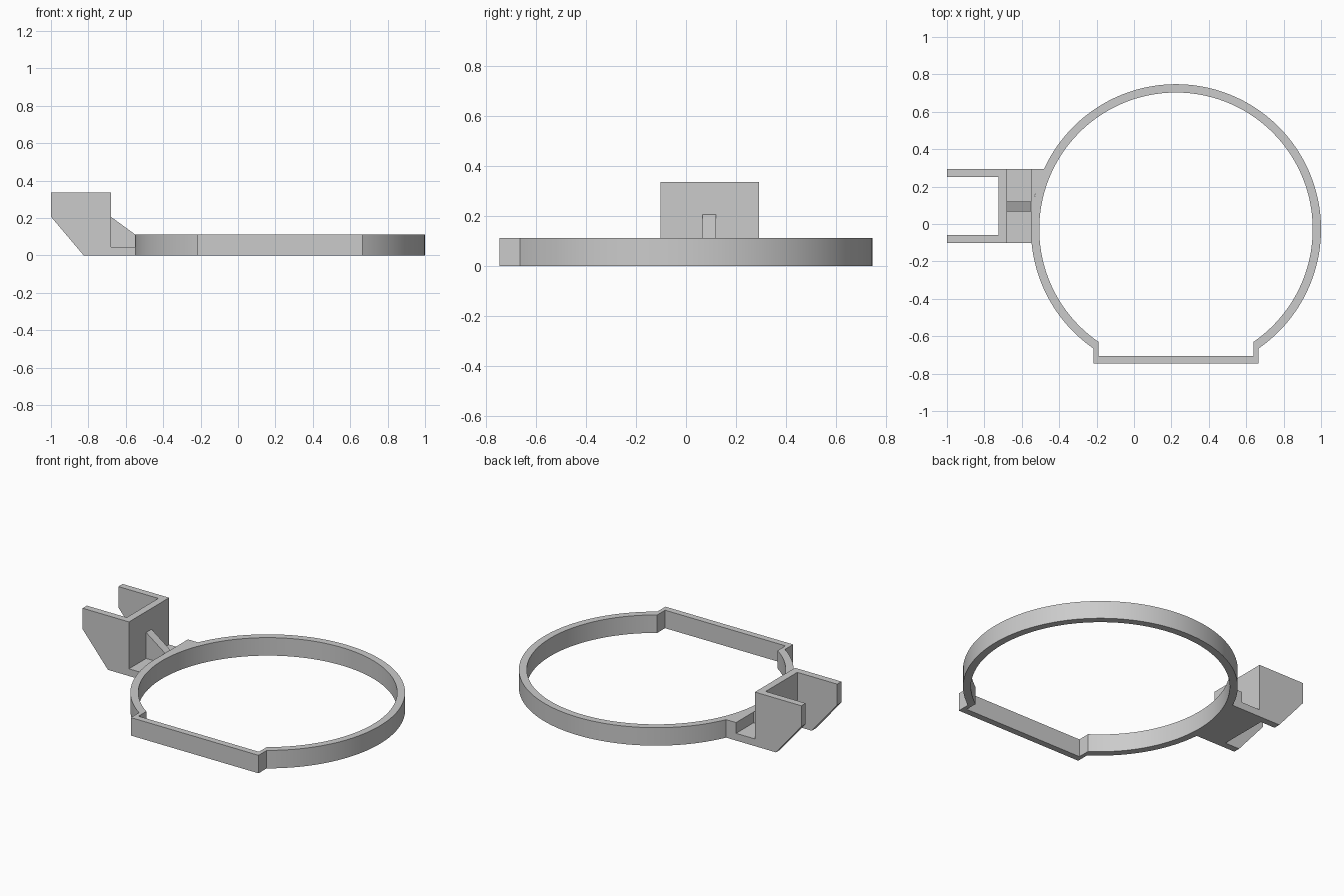
import bpy, bmesh, math

if "Cube" in bpy.data.objects:
    bpy.data.objects.remove(bpy.data.objects["Cube"], do_unlink=True)

grey = bpy.data.materials.new("plain_grey")
grey.use_nodes = True
grey.diffuse_color = (0.6, 0.6, 0.6, 1)
grey.node_tree.nodes["Principled BSDF"].inputs["Base Color"].default_value = (0.6, 0.6, 0.6, 1)

CX, CY = 0.2245, -0.028      # ring centre
OUTER, INNER = 0.7755, 0.731  # ring radii
RING_H = 0.112
FRONT, BACK = -0.102, 0.293  # bracket extent in y
PLATE_X, STEP_X = -0.68, -0.55


def finish(name, bm):
    bmesh.ops.recalc_face_normals(bm, faces=bm.faces)
    mesh = bpy.data.meshes.new(name)
    bm.to_mesh(mesh)
    bm.free()
    mesh.materials.append(grey)
    obj = bpy.data.objects.new(name, mesh)
    bpy.context.collection.objects.link(obj)
    return obj


def prism(name, points, offset):
    """Extrude a flat 3D outline by an offset vector."""
    bm = bmesh.new()
    face = bm.faces.new([bm.verts.new(p) for p in points])
    new = bmesh.ops.extrude_face_region(bm, geom=[face], use_keep_orig=True)["geom"]
    bmesh.ops.translate(bm, verts=[v for v in new if isinstance(v, bmesh.types.BMVert)], vec=offset)
    return finish(name, bm)


def side_prism(name, outline, y0, y1):
    return prism(name, [(x, y0, z) for x, z in outline], (0, y1 - y0, 0))


def box_outline(x0, x1, z0, z1):
    return [(x0, z0), (x1, z0), (x1, z1), (x0, z1)]


def arc(radius, start, end, count):
    steps = [start + (end - start) * i / count for i in range(count + 1)]
    return [(CX + radius * math.cos(a), CY + radius * math.sin(a)) for a in steps]


def ring_path(radius, half_width, front_y):
    """Arc open at the front, closed by a straight-sided box."""
    gap = math.asin(half_width / radius)
    bottom = -math.pi / 2
    path = arc(radius, bottom + gap, bottom + 2 * math.pi - gap, 128)
    return path + [(CX - half_width, front_y), (CX + half_width, front_y)]


# Ring with the flat front box
bm = bmesh.new()
loops = []
for path in (ring_path(OUTER, 0.44, -0.747), ring_path(INNER, 0.415, -0.707)):
    for z in (0, RING_H):
        loops.append([bm.verts.new((x, y, z)) for x, y in path])
out_low, out_high, in_low, in_high = loops
for a, b in ((out_low, out_high), (out_high, in_high), (in_high, in_low), (in_low, out_low)):
    for i in range(len(a)):
        j = (i + 1) % len(a)
        bm.faces.new((a[i], a[j], b[j], b[i]))
ring = finish("ring", bm)
bpy.context.view_layer.objects.active = ring
ring.select_set(True)
bpy.ops.object.shade_smooth_by_angle(angle=math.radians(25))

# Block joining the ring to the bracket, following the ring's curve
a0 = math.pi - math.asin((BACK - CY) / OUTER)
a1 = math.pi - math.asin((FRONT - CY) / OUTER)
curve = [(max(x, STEP_X + 0.0005), y) for x, y in arc(OUTER, a0, a1, 16)]
block = [(STEP_X, FRONT), (STEP_X, BACK)] + curve
prism("joining_block", [(x, y, 0) for x, y in block], (0, 0, RING_H))

# Bracket floor, upright plate and sloped rib
side_prism("bracket_floor", box_outline(PLATE_X, STEP_X, 0, 0.045), FRONT, BACK)
side_prism("bracket_plate", box_outline(-0.725, PLATE_X, 0, 0.337), FRONT, BACK)
side_prism("bracket_rib", [(PLATE_X, 0.045), (STEP_X, 0.045), (STEP_X, RING_H), (PLATE_X, 0.207)],
           0.067, 0.12)

# Two arms with slanted undersides
arm = [(-1, 0.337), (-1, 0.207), (-0.825, 0), (-0.725, 0), (-0.725, 0.337)]
side_prism("front_arm", arm, FRONT, FRONT + 0.042)
side_prism("back_arm", arm, BACK - 0.042, BACK)
